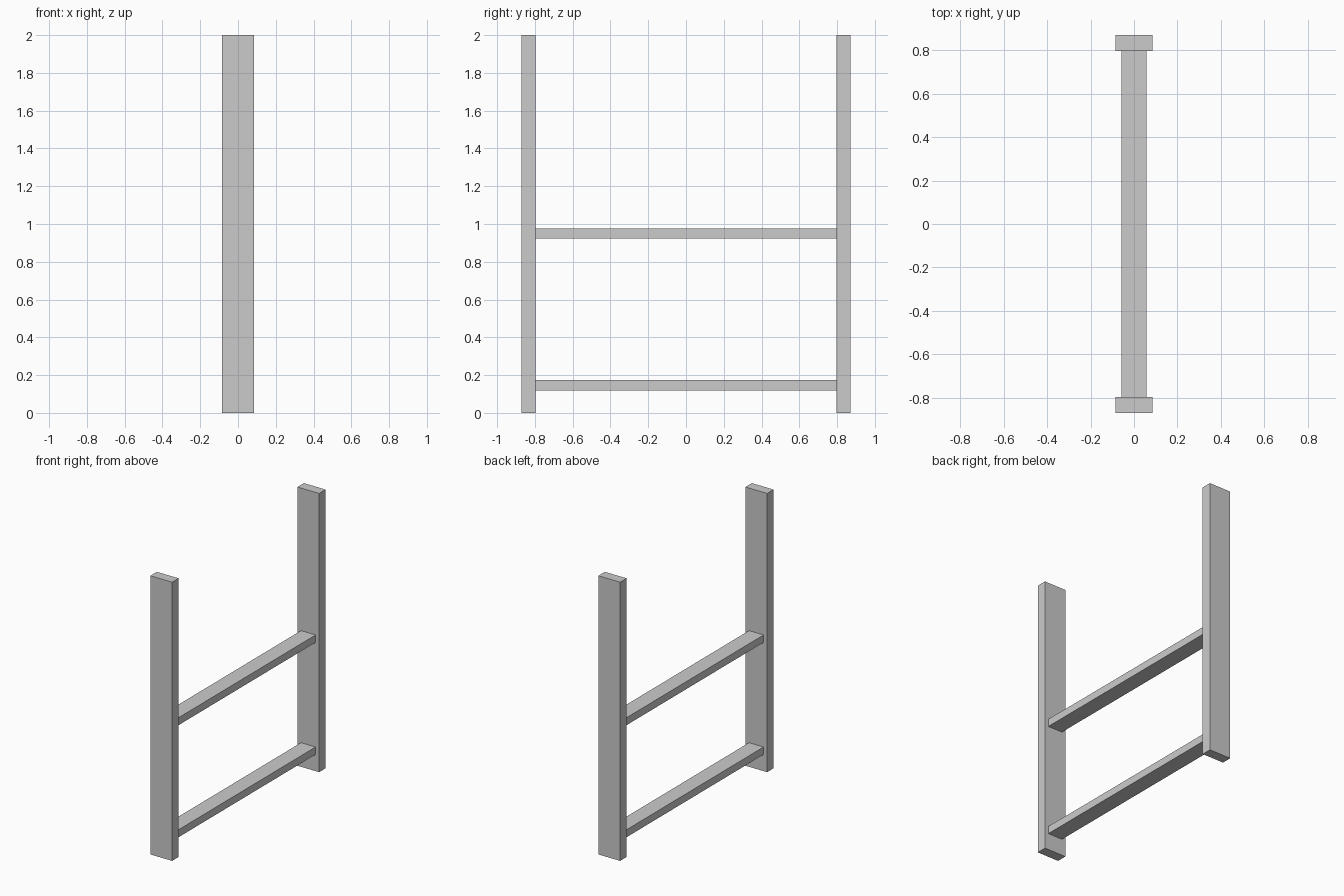
import bpy

if "Cube" in bpy.data.objects:
    bpy.data.objects.remove(bpy.data.objects["Cube"])

POST_W, POST_IN, POST_OUT, HEIGHT = 0.172, 0.797, 0.87, 2.0
RAIL_W, RAIL_H = 0.116, 0.054


def box(name, size, center):
    bpy.ops.mesh.primitive_cube_add(size=1, location=center)
    ob = bpy.context.object
    ob.name = name
    ob.scale = size
    bpy.ops.object.transform_apply(location=False, rotation=False, scale=True)
    return ob


# Upright posts at each end
for name, side in (("front_post", -1), ("back_post", 1)):
    box(name, (POST_W, POST_OUT - POST_IN, HEIGHT),
        (0, side * (POST_IN + POST_OUT) / 2, HEIGHT / 2))

# Horizontal rails butting against the posts
for name, z in (("lower_rail", 0.146), ("upper_rail", 0.95)):
    box(name, (RAIL_W, 2 * POST_IN, RAIL_H), (0, 0, z))
